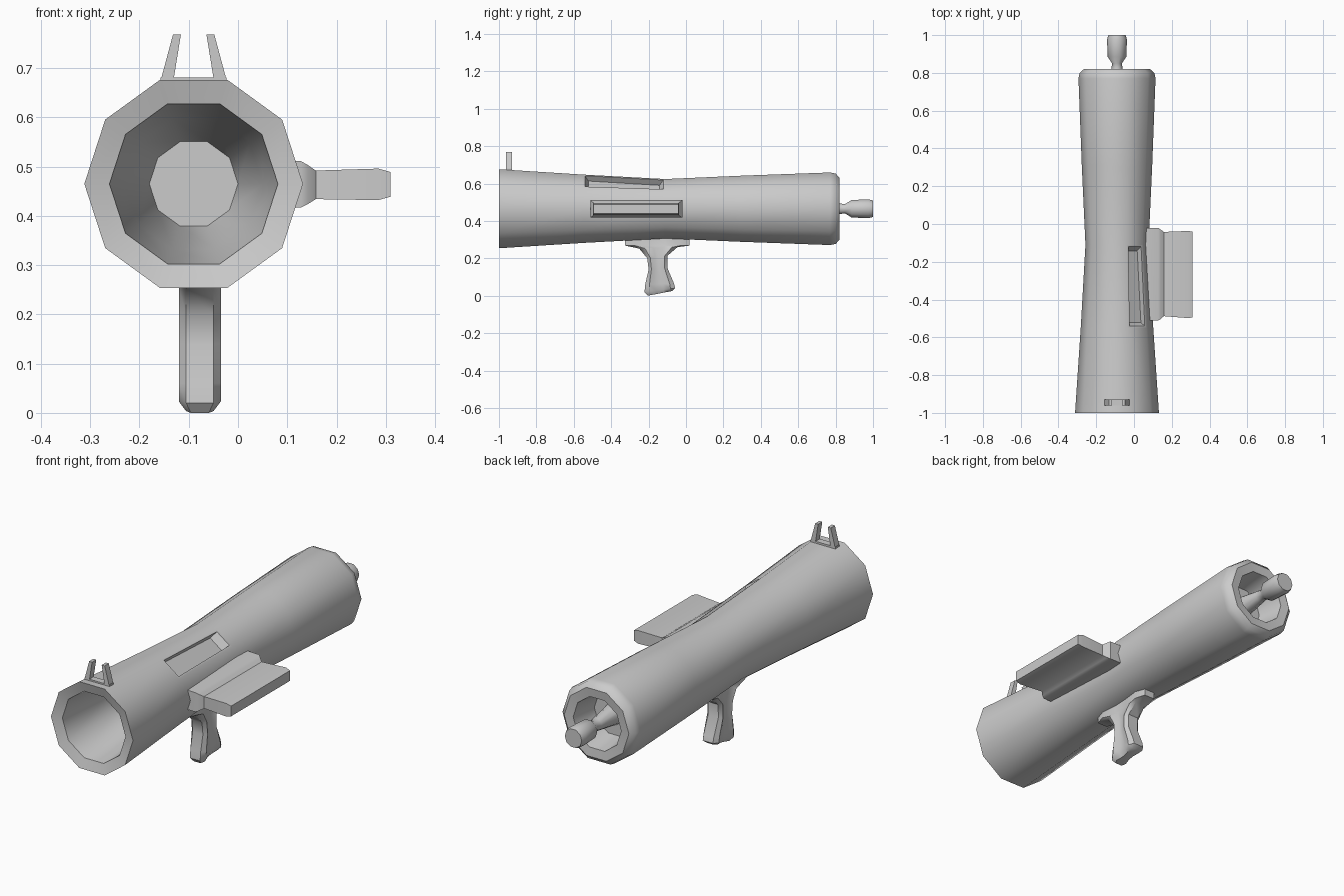
import bpy, bmesh
from math import cos, sin, tau
from mathutils import Vector

if "Cube" in bpy.data.objects:
    bpy.data.objects.remove(bpy.data.objects["Cube"])

CX, CZ = -0.09, 0.465   # tube axis


def finish(name, bm, angle):
    bmesh.ops.recalc_face_normals(bm, faces=bm.faces)
    me = bpy.data.meshes.new(name)
    bm.to_mesh(me)
    bm.free()
    ob = bpy.data.objects.new(name, me)
    bpy.context.collection.objects.link(ob)
    bpy.ops.object.select_all(action='DESELECT')
    ob.select_set(True)
    bpy.context.view_layer.objects.active = ob
    bpy.ops.object.shade_smooth_by_angle(angle=angle)
    return ob


def loft(sections):
    """Bridge equal-length point loops and cap both ends."""
    bm = bmesh.new()
    rings = [[bm.verts.new(p) for p in s] for s in sections]
    n = len(rings[0])
    sides = []
    for a, b in zip(rings, rings[1:]):
        sides.append([bm.faces.new((a[i], a[(i + 1) % n], b[(i + 1) % n], b[i]))
                      for i in range(n)])
    bm.faces.new(rings[0])
    bm.faces.new(rings[-1])
    bmesh.ops.recalc_face_normals(bm, faces=bm.faces)
    return bm, sides


def ring(y, r, n):
    return [(CX + r * cos(tau * i / n), y, CZ + r * sin(tau * i / n)) for i in range(n)]


# launch tube: front bore, flared ten-sided shell, rear recess
profile = [(-0.4, 0.09), (-0.7, 0.14), (-0.985, 0.171), (-1.0, 0.222),
           (-0.55, 0.192), (-0.11, 0.167), (0.3, 0.186), (0.77, 0.204),
           (0.80, 0.198), (0.82, 0.175), (0.815, 0.13), (0.68, 0.11)]
bm, sides = loft([ring(y, r, 10) for y, r in profile])

# long slot sunk into the upper right facet
slot = sides[4][1]
slot.normal_update()
normal = slot.normal.copy()
bmesh.ops.inset_region(bm, faces=[slot], thickness=0.014)
edge = bmesh.ops.extrude_discrete_faces(bm, faces=[slot])["faces"][0]
edge_verts = list(edge.verts)
for v in edge_verts:
    v.co -= normal * 0.035
    v.co.y += 0.02 if v.co.y < -0.33 else -0.02
finish("launch_tube", bm, 0.68)

# rod sticking out of the rear
rod = [(0.66, 0.055), (0.82, 0.03), (0.85, 0.026), (0.885, 0.049),
       (0.975, 0.053), (1.0, 0.046)]
bm, _ = loft([ring(y, r, 10) for y, r in rod])
finish("rear_rod", bm, 0.9)

# side plate with its collar: rectangles along x (x, y0, y1, z0, z1)
plate = [(0.02, -0.51, -0.02, 0.417, 0.513), (0.128, -0.51, -0.02, 0.417, 0.511),
         (0.142, -0.503, -0.03, 0.424, 0.503), (0.158, -0.488, -0.042, 0.434, 0.492),
         (0.285, -0.498, -0.037, 0.432, 0.496), (0.31, -0.495, -0.04, 0.439, 0.489)]
bm, _ = loft([[(x, y0, z0), (x, y1, z0), (x, y1, z1), (x, y0, z1)]
              for x, y0, y1, z0, z1 in plate])
finish("side_plate", bm, 0.6)

# grip: front point, rear point (y, z) and half width, with hollowed flanks
grip = [((-0.325, 0.33), (0.02, 0.33), 0.0425), ((-0.325, 0.268), (0.02, 0.268), 0.0425),
        ((-0.25, 0.252), (-0.045, 0.26), 0.0425), ((-0.207, 0.2), (-0.098, 0.215), 0.0425),
        ((-0.2, 0.14), (-0.1, 0.15), 0.0425), ((-0.218, 0.06), (-0.064, 0.065), 0.0425),
        ((-0.222, 0.02), (-0.058, 0.04), 0.0425), ((-0.205, 0.0), (-0.075, 0.025), 0.028)]
outline = [(0, 0.65), (0.15, 1), (0.38, 0.72), (0.62, 0.72), (0.85, 1), (1, 0.65)]
outline += [(t, -w) for t, w in reversed(outline)]
sections = []
for (ya, za), (yb, zb), w in grip:
    sections.append([(-0.0775 + w * k, ya + (yb - ya) * t, za + (zb - za) * t)
                     for t, k in outline])
bm, _ = loft(sections)
finish("grip", bm, 0.8)

# front sight: low base bar and two leaning prongs
bm, _ = loft([[(CX + sx * 0.067, y, z) for sx, z in
               ((-1, 0.655), (1, 0.655), (1, 0.681), (-1, 0.681))]
              for y in (-0.962, -0.93)])
finish("sight_base", bm, 0.5)
for label, s in (("left", -1), ("right", 1)):
    bm, _ = loft([[(CX + s * dx, y, z) for dx, z in
                   ((0.067, 0.675), (0.041, 0.675), (0.026, 0.768), (0.042, 0.768))]
                  for y in (-0.962, -0.93)])
    finish("sight_prong_" + label, bm, 0.5)
